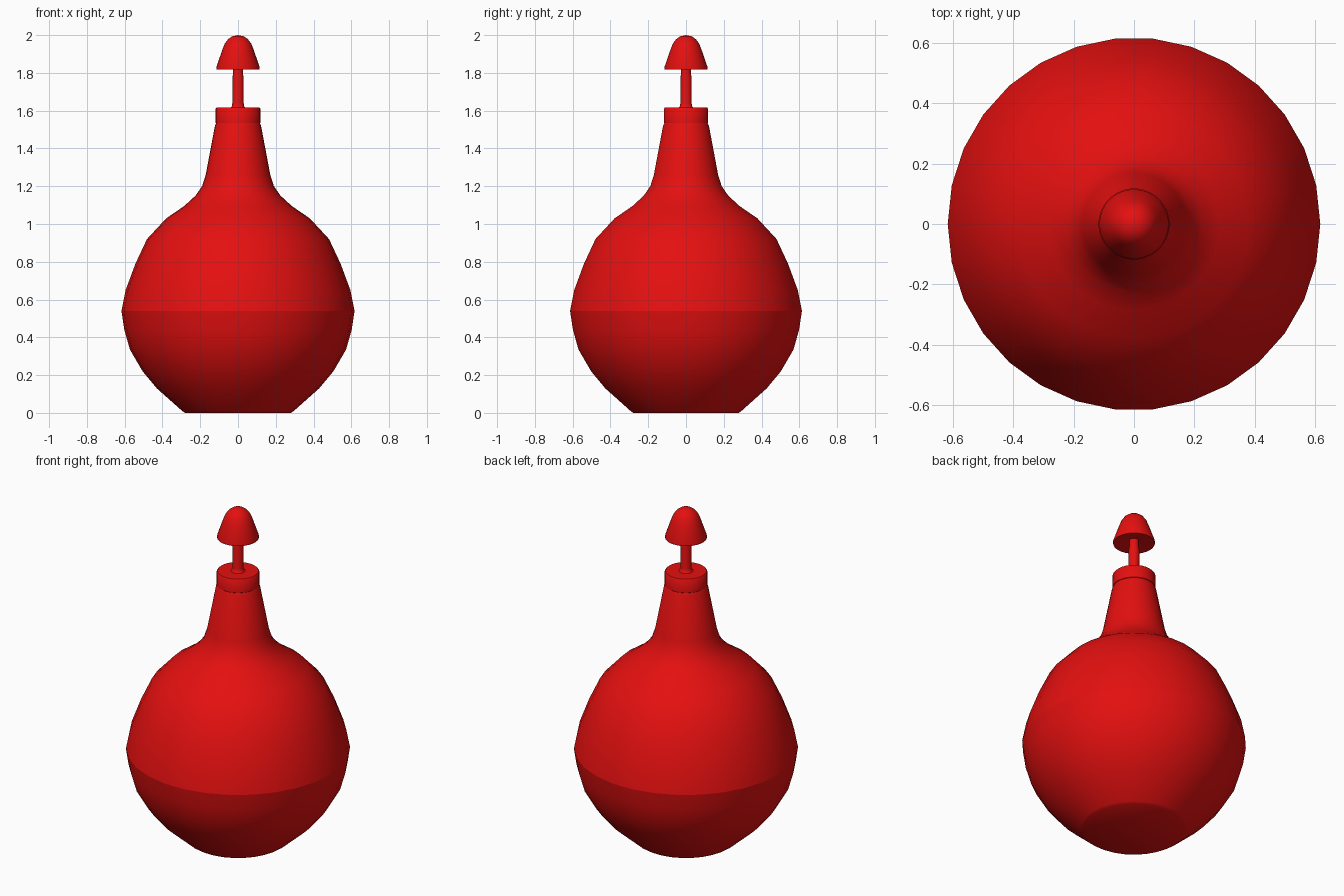
import bpy
import bmesh
import math

cube = bpy.data.objects.get("Cube")
if cube:
    bpy.data.objects.remove(cube, do_unlink=True)

SEGMENTS = 30

# One glossy red for every part
red = bpy.data.materials.new("bright_red")
red.use_nodes = True
colour = (0.78, 0.005, 0.005, 1)
red.diffuse_color = colour
red.node_tree.nodes["Principled BSDF"].inputs["Base Color"].default_value = colour


def lathe(name, profile):
    """Spin a bottom-to-top (radius, height) profile around z."""
    bm = bmesh.new()
    verts = [bm.verts.new((r, 0, z)) for r, z in profile]
    edges = [bm.edges.new(pair) for pair in zip(verts, verts[1:])]
    bmesh.ops.spin(bm, geom=verts + edges, cent=(0, 0, 0), axis=(0, 0, 1),
                   angle=math.tau, steps=SEGMENTS, use_duplicate=False)
    bmesh.ops.remove_doubles(bm, verts=bm.verts[:], dist=0.0005)
    bmesh.ops.recalc_face_normals(bm, faces=bm.faces[:])
    # Open shells: make the normals point away from the axis
    if sum(f.normal.dot(f.calc_center_median() * f.calc_area())
           - f.normal.z * f.calc_center_median().z * f.calc_area()
           for f in bm.faces) < 0:
        bmesh.ops.reverse_faces(bm, faces=bm.faces[:])
    mesh = bpy.data.meshes.new(name)
    bm.to_mesh(mesh)
    bm.free()
    mesh.materials.append(red)
    obj = bpy.data.objects.new(name, mesh)
    bpy.context.collection.objects.link(obj)
    bpy.ops.object.select_all(action="DESELECT")
    obj.select_set(True)
    bpy.context.view_layer.objects.active = obj
    bpy.ops.object.shade_smooth_by_angle(angle=math.radians(40))
    return obj


# Lower bowl with a flat foot
lathe("lower_body", [(0, 0), (0.28, 0), (0.295, 0.01), (0.43, 0.13),
                     (0.505, 0.22), (0.572, 0.335), (0.602, 0.44),
                     (0.617, 0.54)])

# Upper bowl flowing into the tapered neck
lathe("upper_body_and_neck", [(0.617, 0.54), (0.595, 0.65), (0.543, 0.79),
                              (0.482, 0.92), (0.38, 1.03), (0.285, 1.095),
                              (0.225, 1.15), (0.19, 1.2), (0.171, 1.26),
                              (0.122, 1.52), (0.115, 1.535), (0, 1.535)])

# Collar on top of the neck
lathe("collar", [(0, 1.53), (0.112, 1.53), (0.118, 1.536), (0.118, 1.61),
                 (0.113, 1.616), (0, 1.616)])

# Thin stem with a flared foot
lathe("stem", [(0.042, 1.614), (0.033, 1.622), (0.03, 1.64),
               (0.03, 1.77), (0.026, 1.80), (0.026, 1.84)])

# Domed cap with a shallow hollow underneath
lathe("cap", [(0, 1.835), (0.03, 1.835), (0.108, 1.818), (0.115, 1.818),
              (0.115, 1.83), (0.082, 1.925), (0.07, 1.955), (0.053, 1.978),
              (0.03, 1.994), (0, 2.0)])
